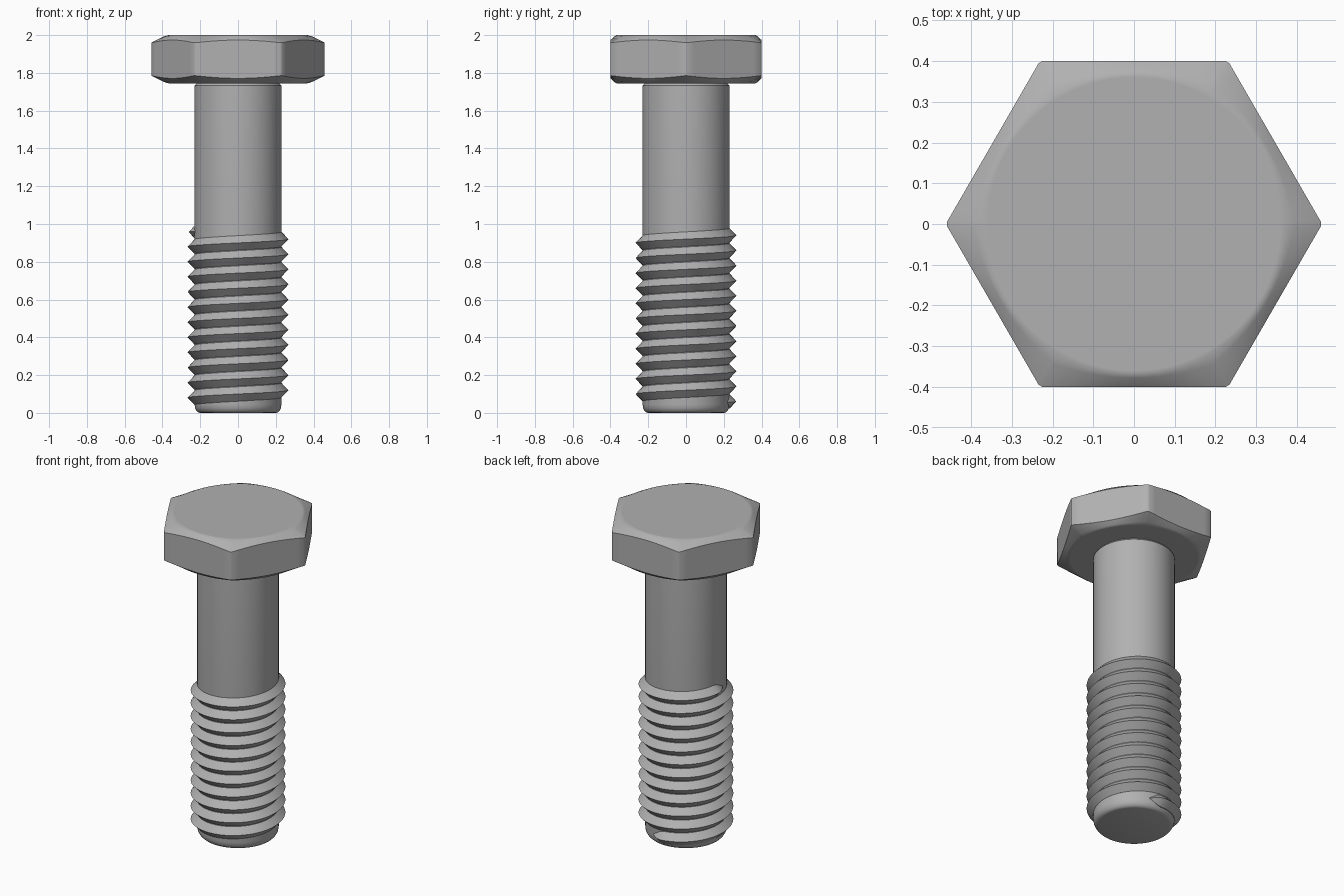
import bpy, bmesh
from math import cos, sin, radians, pi

if "Cube" in bpy.data.objects:
    bpy.data.objects.remove(bpy.data.objects["Cube"])

# Dark steel grey
steel = bpy.data.materials.new("dark_grey")
steel.diffuse_color = (0.44, 0.44, 0.44, 1)
steel.use_nodes = True
steel.node_tree.nodes["Principled BSDF"].inputs["Base Color"].default_value = steel.diffuse_color


def skin(name, rings, angle):
    """Join consecutive point rings into a closed, capped solid."""
    bm = bmesh.new()
    rows = [[bm.verts.new(p) for p in ring] for ring in rings]
    n = len(rows[0])
    for a, b in zip(rows, rows[1:]):
        for i in range(n):
            j = (i + 1) % n
            bm.faces.new((a[i], a[j], b[j], b[i]))
    bm.faces.new(rows[0][::-1])
    bm.faces.new(rows[-1])
    bmesh.ops.recalc_face_normals(bm, faces=bm.faces)
    mesh = bpy.data.meshes.new(name)
    bm.to_mesh(mesh)
    bm.free()
    mesh.materials.append(steel)
    obj = bpy.data.objects.new(name, mesh)
    bpy.context.collection.objects.link(obj)
    bpy.ops.object.select_all(action='DESELECT')
    obj.select_set(True)
    bpy.context.view_layer.objects.active = obj
    bpy.ops.object.shade_smooth_by_angle(angle=radians(angle))
    return obj


def polar(r, t, z):
    return (r * cos(t), r * sin(t), z)


# Hexagonal head: flat discs top and bottom, softly arched chamfers to the flats
FLAT, DISC, Z0, Z1 = 0.4, 0.368, 1.745, 2.0
outline = []                                  # (angle, radius, chamfer depth)
for side in range(6):
    for k in range(-6, 7):
        off = radians(29.3) * k / 6
        outline.append((radians(30 + 60 * side) + off, FLAT / cos(off),
                        0.026 + 0.014 * (k / 6) ** 2))


def head_ring(reach, drop, z, sign):
    """Ring blended from the disc (reach 0) to the hexagon (reach 1)."""
    return [polar(DISC + (r - DISC) * reach, t, z + sign * d * drop)
            for t, r, d in outline]


disc_ring = [(t, DISC - 0.008) for t, r, d in outline]
steps = [(0, 0), (0.3, 0.2), (1, 1)]
skin("hex_head",
     [[polar(r, t, Z0) for t, r in disc_ring]]
     + [head_ring(a, b, Z0, 1) for a, b in steps]
     + [head_ring(a, b, Z1, -1) for a, b in reversed(steps)]
     + [[polar(r, t, Z1) for t, r in disc_ring]], 35)

# Shank with rounded tip and a small relief below the head
profile = [(0.2, 0), (0.211, 0.003), (0.220, 0.012), (0.227, 0.025),
           (0.230, 0.045), (0.230, 1.732), (0.220, 1.742), (0.217, 1.75)]
skin("shank", [[polar(r, 2 * pi * i / 64, z) for i in range(64)]
               for r, z in profile], 30)

# Right-handed sharp V thread on a helix, running out to a point at both ends
PITCH, ROOT, CREST, HALF = 0.08, 0.230, 0.267, 0.0385
start, end, fade = radians(72), radians(360 * 11 + 188), radians(16)
count = 600
thread = []
for i in range(count + 1):
    t = start + (end - start) * i / count
    z = 0.04 + PITCH * t / (2 * pi)
    s = max(0.05, min(1, (t - start) / fade, (end - t) / fade))
    h, crest = HALF * s, ROOT + (CREST - ROOT) * s
    thread.append([polar(ROOT - 0.02, t, z - h), polar(ROOT, t, z - h),
                   polar(crest, t, z),
                   polar(ROOT, t, z + h), polar(ROOT - 0.02, t, z + h)])
skin("thread", thread, 30)
